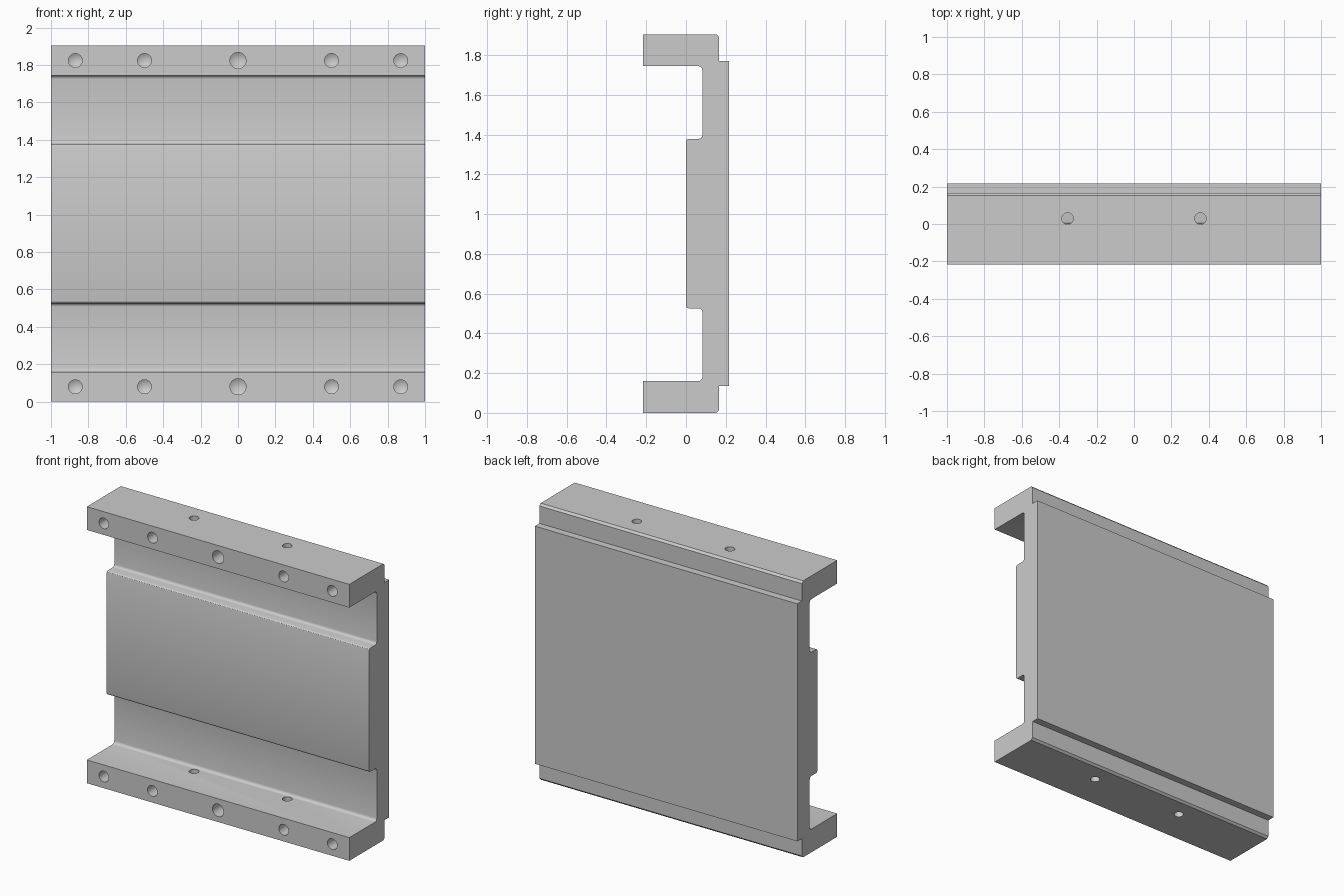
import bpy, bmesh, math
from mathutils import Matrix, Vector

if "Cube" in bpy.data.objects:
    bpy.data.objects.remove(bpy.data.objects["Cube"])

H = 1.904   # overall height
D = 0.217   # half depth


def fillet(start, corner, end, n=4):
    """Rounded corner points, tangent to both edges."""
    s, c, e = Vector(start), Vector(corner), Vector(end)
    centre = s + e - c
    return [tuple(centre + (c - e) * math.cos(a) + (c - s) * math.sin(a))
            for a in (math.pi / 2 * i / n for i in range(n + 1))]


# Lower half of the cross-section (y, z), from the back up round to the pad
half = [(D, 0.134), (0.167, 0.134), (0.167, 0.014), (0.153, 0), (-D, 0), (-D, 0.16)]
half += fillet((0.062, 0.16), (0.082, 0.16), (0.082, 0.18))
half += fillet((0.082, 0.508), (0.082, 0.526), (0.064, 0.526))
half += fillet((0.013, 0.526), (-0.001, 0.526), (-0.001, 0.54), 3)
profile = half + [(y, H - z) for y, z in reversed(half)]

# Plate body: the section extruded along x
bm = bmesh.new()
face = bm.faces.new([bm.verts.new((-1, y, z)) for y, z in profile])
ext = bmesh.ops.extrude_face_region(bm, geom=[face])
bmesh.ops.translate(bm, vec=(2, 0, 0),
                    verts=[g for g in ext["geom"] if isinstance(g, bmesh.types.BMVert)])
bmesh.ops.recalc_face_normals(bm, faces=bm.faces)
mesh = bpy.data.meshes.new("channel_plate")
bm.to_mesh(mesh)
bm.free()
plate = bpy.data.objects.new("channel_plate", mesh)
bpy.context.collection.objects.link(plate)

# Drill cutters, gathered in one mesh
cut = bmesh.new()


def drill(pos, radius, length, rot, tip=0.0):
    geo = bmesh.ops.create_cone(cut, cap_ends=True, segments=32, radius1=radius,
                                radius2=radius, depth=length,
                                matrix=Matrix.Translation(pos) @ rot)
    axis = rot.to_3x3() @ Vector((0, 0, 1))
    if tip:
        caps = {f for v in geo["verts"] for f in v.link_faces if len(f.verts) > 4}
        end = max(caps, key=lambda f: f.calc_center_median().dot(axis))
        poked = bmesh.ops.poke(cut, faces=[end])
        poked["verts"][0].co += axis * tip


into_front = Matrix.Rotation(-math.pi / 2, 4, 'X')
depth = 0.16
for z in (0.08, H - 0.08):
    # Blind holes with conical bottoms in the front of each flange
    for x in (-0.87, -0.5, 0, 0.5, 0.87):
        r = 0.043 if x == 0 else 0.037
        drill((x, -D - 0.05 + (depth + 0.05) / 2, z), r, depth + 0.05, into_front, r * 0.6)
    # Vertical through holes
    for x in (-0.355, 0.355):
        drill((x, 0.029, z), 0.031, 0.3, Matrix.Identity(4))

bmesh.ops.recalc_face_normals(cut, faces=cut.faces)
cut_mesh = bpy.data.meshes.new("hole_cutter")
cut.to_mesh(cut_mesh)
cut.free()
cutter = bpy.data.objects.new("hole_cutter", cut_mesh)
cutter.hide_render = True
bpy.context.collection.objects.link(cutter)

mod = plate.modifiers.new("holes", 'BOOLEAN')
mod.operation = 'DIFFERENCE'
mod.solver = 'EXACT'
mod.object = cutter
bpy.context.view_layer.objects.active = plate
plate.select_set(True)
bpy.ops.object.modifier_apply(modifier=mod.name)
bpy.data.objects.remove(cutter)
bpy.ops.object.shade_smooth_by_angle(angle=math.radians(30))
